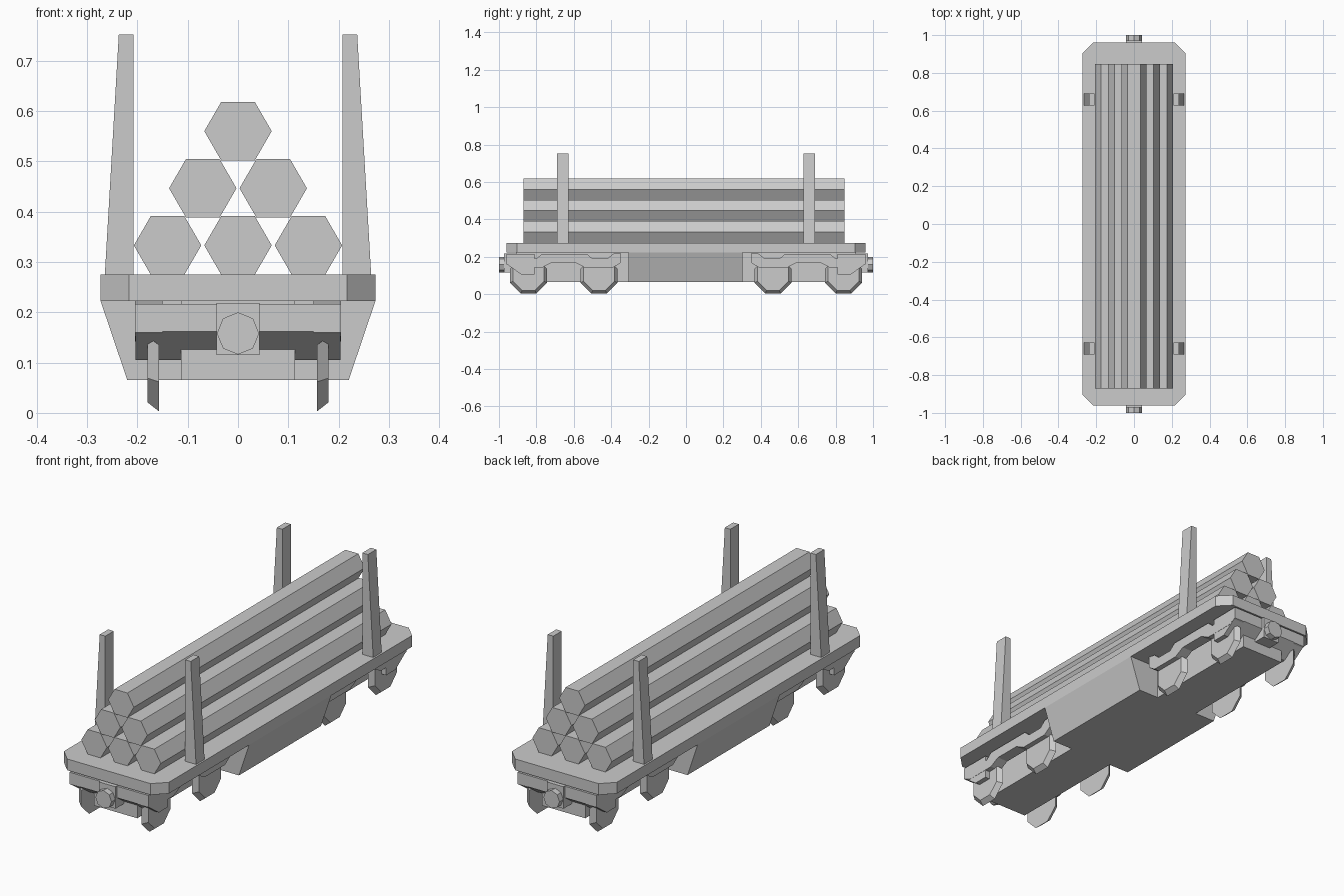
import bpy, bmesh, math

if "Cube" in bpy.data.objects:
    bpy.data.objects.remove(bpy.data.objects["Cube"], do_unlink=True)

grey = bpy.data.materials.new("plain_grey")
grey.use_nodes = True
grey.diffuse_color = (0.6, 0.6, 0.6, 1)
grey.node_tree.nodes["Principled BSDF"].inputs["Base Color"].default_value = (0.6, 0.6, 0.6, 1)


def loft(name, start, end):
    """Solid between two matching outlines of 3D points."""
    bm = bmesh.new()
    a = [bm.verts.new(p) for p in start]
    b = [bm.verts.new(p) for p in end]
    bm.faces.new(a)
    bm.faces.new(b)
    n = len(a)
    for i in range(n):
        j = (i + 1) % n
        bm.faces.new((a[i], a[j], b[j], b[i]))
    bmesh.ops.recalc_face_normals(bm, faces=bm.faces)
    mesh = bpy.data.meshes.new(name)
    bm.to_mesh(mesh)
    bm.free()
    mesh.materials.append(grey)
    obj = bpy.data.objects.new(name, mesh)
    bpy.context.collection.objects.link(obj)
    return obj


def along_x(name, outline, x0, x1):
    return loft(name, [(x0, y, z) for y, z in outline], [(x1, y, z) for y, z in outline])


def along_y(name, outline, y0, y1):
    return loft(name, [(x, y0, z) for x, z in outline], [(x, y1, z) for x, z in outline])


def rect(a0, a1, b0, b1):
    return [(a0, b0), (a1, b0), (a1, b1), (a0, b1)]


def ring(cx, cz, r, sides, turn=0):
    step = math.tau / sides
    return [(cx + r * math.cos(i * step + turn), cz + r * math.sin(i * step + turn)) for i in range(sides)]


# Deck with cut corners
X, Y, C = 0.273, 0.96, 0.056
corners = [(X, Y - C), (X - C, Y), (C - X, Y), (-X, Y - C),
           (-X, C - Y), (C - X, -Y), (X - C, -Y), (X, C - Y)]
loft("deck", [(x, y, 0.222) for x, y in corners], [(x, y, 0.275) for x, y in corners])

# Log stack
for row in range(3):
    for k in range(3 - row):
        cx = (k - (2 - row) / 2) * 0.14
        along_y("log", ring(cx, 0.333 + row * 0.1135, 0.067, 6), -0.87, 0.847)

# Belly and centre beam
along_y("belly", [(-0.273, 0.222), (0.273, 0.222), (0.22, 0.065), (-0.22, 0.065)], -0.307, 0.303)
along_y("centre_beam", rect(-0.113, 0.113, 0.065, 0.222), -0.91, 0.91)

# Side frame outline: notched top, dropped axle boxes
frame = [(0.35, 0.222), (0.35, 0.168), (0.39, 0.142), (0.54, 0.142), (0.59, 0.168),
         (0.72, 0.168), (0.77, 0.142), (0.92, 0.142), (0.96, 0.16), (0.96, 0.216),
         (0.91, 0.216), (0.88, 0.19), (0.80, 0.19), (0.77, 0.216),
         (0.53, 0.216), (0.50, 0.19), (0.42, 0.19), (0.39, 0.216)]


def wheel_outline(x, cy, apothem, top):
    half = apothem * math.tan(math.pi / 8)
    pts = [(-apothem, top), (-apothem, 0.103 - half), (-half, 0.103 - apothem),
           (half, 0.103 - apothem), (apothem, 0.103 - half), (apothem, top)]
    return [(x, cy + y, z) for y, z in pts]


for s in (-1, 1):
    # Sloped headstock and buffer at each end
    along_x("headstock", [(s * 0.96, 0.216), (s * 0.96, 0.162), (s * 0.88, 0.105),
                          (s * 0.81, 0.105), (s * 0.81, 0.216)], -0.204, 0.204)
    along_y("coupler_block", rect(-0.043, 0.043, 0.115, 0.218), s * 0.90, s * 0.972)
    along_y("buffer", ring(0, 0.158, 0.042, 8, math.pi / 2), s * 0.96, s * 1.0)
    for side in (-1, 1):
        # Tapered stake, side frame and half wheels
        along_y("stake", [(side * x, z) for x, z in
                          ((0.208, 0.27), (0.265, 0.27), (0.237, 0.752), (0.208, 0.752))],
                s * 0.627, s * 0.69)
        along_x("side_frame", [(s * y, z) for y, z in frame], side * 0.15, side * 0.205)
        for cy in (0.465, 0.842):
            loft("wheel", wheel_outline(side * 0.157, s * cy, 0.1, 0.135),
                 wheel_outline(side * 0.18, s * cy, 0.082, 0.152))
